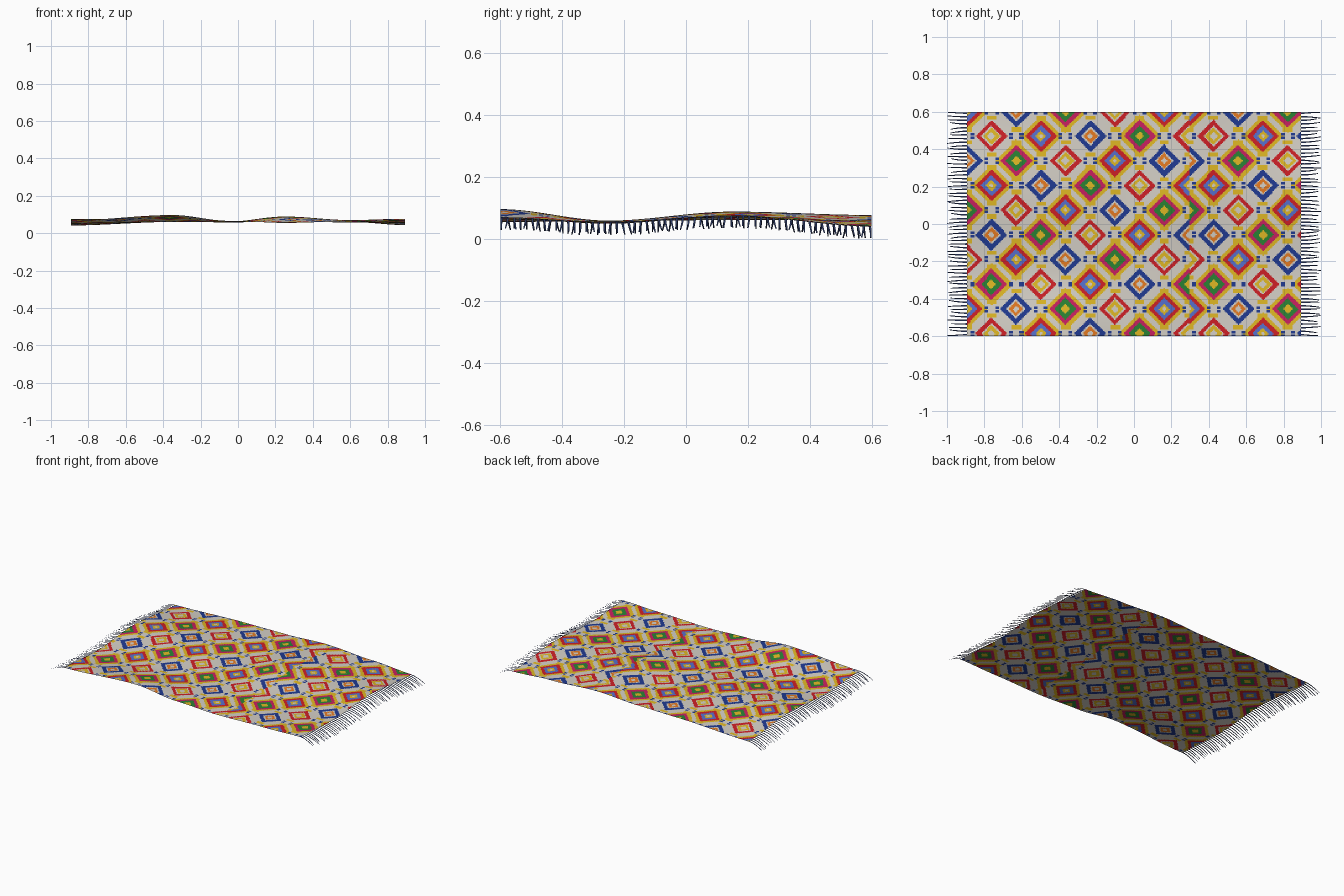
import bpy, bmesh, math, random

if "Cube" in bpy.data.objects:
    bpy.data.objects.remove(bpy.data.objects["Cube"])

random.seed(4)

# ---- materials ----
def lin(c):
    return tuple((v / 255 / 12.92) if v < 11 else ((v / 255 + 0.055) / 1.055) ** 2.4 for v in c) + (1,)

COLOURS = {"cream": (212, 207, 198), "yellow": (224, 184, 36), "red": (206, 32, 38),
           "magenta": (200, 32, 96), "green": (42, 130, 52), "navy_blue": (32, 58, 146),
           "light_blue": (86, 112, 205), "orange": (228, 122, 34), "fringe_blue": (52, 68, 118)}
NAMES = list(COLOURS)
MATS = []
for n, c in COLOURS.items():
    m = bpy.data.materials.new(n)
    m.diffuse_color = lin(c)
    m.use_nodes = True
    m.node_tree.nodes["Principled BSDF"].inputs["Base Color"].default_value = m.diffuse_color
    MATS.append(m)

# ---- gentle waves: coarse heights blended smoothly ----
XS = [-0.9, -0.35, -0.05, 0.25, 0.6, 0.9]
YS = [-0.6, -0.25, 0.15, 0.6]
H = [[.068, .097, .066, .055, .063, .071],
     [.050, .060, .058, .060, .058, .055],
     [.075, .073, .062, .089, .070, .077],
     [.041, .060, .064, .078, .060, .043]]

def locate(v, knots):
    v = min(max(v, knots[0]), knots[-1])
    k = max(i for i in range(len(knots) - 1) if knots[i] <= v)
    t = (v - knots[k]) / (knots[k + 1] - knots[k])
    return k, t * t * (3 - 2 * t)

def height(x, y):
    i, u = locate(x, XS)
    j, v = locate(y, YS)
    a = H[j][i] * (1 - u) + H[j][i + 1] * u
    b = H[j + 1][i] * (1 - u) + H[j + 1][i + 1] * u
    return a * (1 - v) + b * v

# ---- woven pattern: staggered ringed diamonds in four colourways ----
P = 0.132                                   # half spacing of the diamonds
RINGS = {1: [(.018, "cream"), (.040, "orange"), (.052, "cream"), (.086, "navy_blue")],
         3: [(.026, "yellow"), (.058, "green"), (.086, "magenta"), (.114, "yellow")],
         5: [(.022, "cream"), (.046, "yellow"), (.057, "cream"), (.086, "red")],
         7: [(.012, "cream"), (.030, "yellow"), (.058, "light_blue"), (.086, "red"), (.112, "yellow")]}

def colour(x, y):
    if x > 0.297:                           # pattern jumps half a step here
        x -= P
    a, b = (x + 0.762) / P, (0.602 - y) / P
    i, j = round(a), round(b)
    dx, dy = (a - i) * P, (b - j) * P
    if (i + j) % 2 == 0:                    # gap between diamonds
        if .018 < abs(dx) < .038 and abs(dy) < .016 and abs(dy) > .003:
            return "navy_blue"
        if abs(dx) < .026 and .024 < abs(dy) < .046:
            return "yellow"
        if abs(dx) > abs(dy):
            i += 1 if dx > 0 else -1
        else:
            j += 1 if dy > 0 else -1
    d = (abs(a - i) + abs(b - j)) * P
    for limit, name in RINGS[(i - 3 * j) % 8]:
        if d < limit:
            return name
    return "cream"

def finish(bm, name):
    me = bpy.data.meshes.new(name)
    bm.to_mesh(me)
    bm.free()
    for m in MATS:
        me.materials.append(m)
    ob = bpy.data.objects.new(name, me)
    bpy.context.collection.objects.link(ob)
    return ob

# ---- rug cloth ----
W, D = 0.893, 0.598
bm = bmesh.new()
bmesh.ops.create_grid(bm, x_segments=270, y_segments=182, size=1)
for v in bm.verts:
    x, y = v.co.x * W, v.co.y * D
    v.co = (x, y, height(x, y))
for f in bm.faces:
    c = f.calc_center_median()
    f.material_index = NAMES.index(colour(c.x, c.y))
    f.smooth = True
finish(bm, "rug_cloth")

# ---- drooping flat fringe strands at both short ends ----
def fringe(side, name, count=62):
    bm = bmesh.new()
    for k in range(count):
        y0 = -D + 0.005 + (2 * D - 0.01) * k / (count - 1)
        z0 = height(side * W, y0)
        length = random.uniform(0.085, 0.107)
        lean = random.uniform(-0.010, 0.010)
        drop = random.uniform(0.033, 0.040)
        prev = None
        for s in range(6):
            t = s / 5
            x = side * (W + length * t)
            y = max(-0.596, min(0.596, y0 + lean * t * t))
            z = max(0, z0 - drop * t ** 1.6)
            w = 0.0042 - 0.0022 * t
            row = [bm.verts.new((x, y - side * w, z)), bm.verts.new((x, y + side * w, z))]
            if prev:
                f = bm.faces.new((prev[0], row[0], row[1], prev[1]))
                f.material_index = NAMES.index("fringe_blue")
                f.smooth = True
            prev = row
    finish(bm, name)

fringe(1, "right_fringe")
fringe(-1, "left_fringe")
